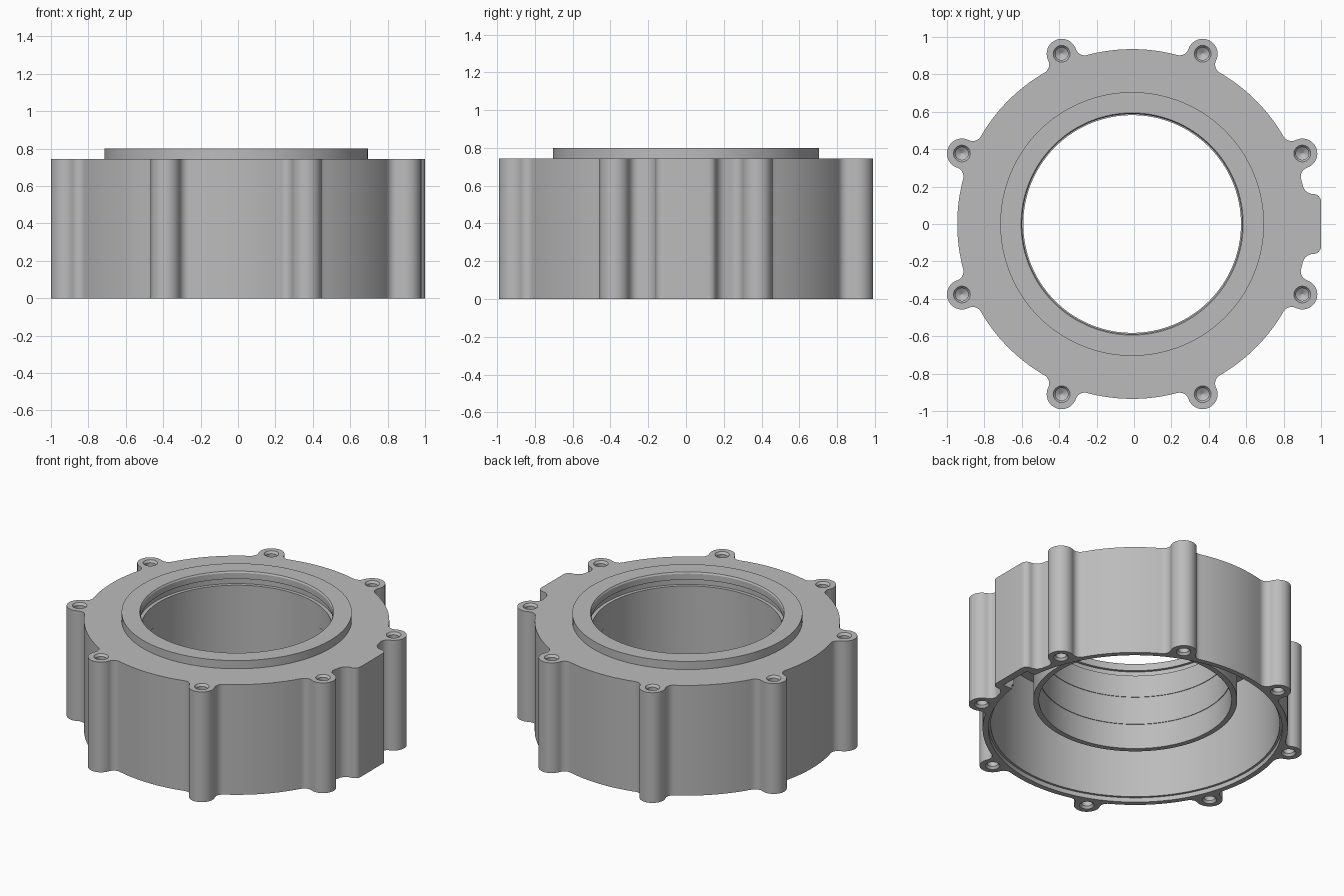
import bpy, bmesh, math
from math import pi, cos, sin, acos, atan2, hypot, radians

if "Cube" in bpy.data.objects:
    bpy.data.objects.remove(bpy.data.objects["Cube"], do_unlink=True)

CENTRE_X = -0.01
TOP, CEILING = 0.745, 0.69
R, BOSS_D, BOSS_R, FILLET = 0.935, 0.985, 0.08, 0.05

grey = bpy.data.materials.new("cast_grey")
grey.use_nodes = True
grey.diffuse_color = (0.5, 0.5, 0.5, 1)
grey.node_tree.nodes["Principled BSDF"].inputs["Base Color"].default_value = (0.5, 0.5, 0.5, 1)


def make_object(name, bm):
    bmesh.ops.recalc_face_normals(bm, faces=bm.faces)
    mesh = bpy.data.meshes.new(name)
    bm.to_mesh(mesh)
    bm.free()
    mesh.materials.append(grey)
    obj = bpy.data.objects.new(name, mesh)
    obj.location.x = CENTRE_X
    bpy.context.collection.objects.link(obj)
    return obj


def prism(bm, points, z0, z1):
    face = bm.faces.new([bm.verts.new((x, y, z0)) for x, y in points])
    out = bmesh.ops.extrude_face_region(bm, geom=[face], use_keep_orig=True)
    verts = [g for g in out["geom"] if isinstance(g, bmesh.types.BMVert)]
    bmesh.ops.translate(bm, verts=verts, vec=(0, 0, z1 - z0))


def lathe(bm, profile, steps, cx=0, cy=0, closed=False):
    """Revolve (radius, z) points; an open profile gets flat end caps."""
    rings = [[bm.verts.new((cx + r * cos(2 * pi * i / steps), cy + r * sin(2 * pi * i / steps), z))
              for i in range(steps)] for r, z in profile]
    pairs = list(zip(rings, rings[1:]))
    if closed:
        pairs.append((rings[-1], rings[0]))
    else:
        bm.faces.new(rings[0])
        bm.faces.new(rings[-1])
    for a, b in pairs:
        for i in range(steps):
            j = (i + 1) % steps
            bm.faces.new((a[i], a[j], b[j], b[i]))


def arc(cx, cy, r, a0, a1, n):
    return [(cx + r * cos(a0 + (a1 - a0) * i / n), cy + r * sin(a0 + (a1 - a0) * i / n))
            for i in range(n + 1)]


def mirrored(points):
    return [(x, -y) for x, y in reversed(points)]


def boss_outline(t):
    """Half fillet, boss, half fillet around direction t."""
    d = R + FILLET
    alpha = acos((BOSS_D ** 2 + d ** 2 - (BOSS_R + FILLET) ** 2) / (2 * BOSS_D * d))
    fx, fy = d * cos(alpha), -d * sin(alpha)
    to_boss = atan2(-fy, BOSS_D - fx)
    local = arc(fx, fy, FILLET, pi - alpha, to_boss, 10)
    local += arc(BOSS_D, 0, BOSS_R, to_boss - pi, pi - to_boss, 24)[1:-1]
    local += mirrored(arc(fx, fy, FILLET, pi - alpha, to_boss, 10))
    return [(x * cos(t) - y * sin(t), x * sin(t) + y * cos(t)) for x, y in local], alpha


def cut(target, bm):
    cutter = make_object("cutter", bm)
    cutter.hide_render = True
    mod = target.modifiers.new("cut", "BOOLEAN")
    mod.operation, mod.solver, mod.object = "DIFFERENCE", "EXACT", cutter
    bpy.ops.object.select_all(action="DESELECT")
    bpy.context.view_layer.objects.active = target
    target.select_set(True)
    bpy.ops.object.modifier_apply(modifier=mod.name)
    bpy.data.objects.remove(cutter, do_unlink=True)


# Outline: side pad, then eight bosses joined by arcs of the main wall
pad_half, pad_x, corner, blend = 0.16, 1.01, 0.04, 0.06
by = pad_half + blend
bx = math.sqrt((R + blend) ** 2 - by ** 2)
pad_angle = atan2(by, bx)
half_pad = arc(pad_x - corner, pad_half - corner, corner, 0, pi / 2, 8)
half_pad += arc(bx, by, blend, -pi / 2, pad_angle - pi, 10)[1:]
outline = list(half_pad)
angles = [radians(22.5 + 45 * k) for k in range(8)]
for k, t in enumerate(angles):
    points, alpha = boss_outline(t)
    outline += points
    if k < 7:
        outline += arc(0, 0, R, t + alpha, angles[k + 1] - alpha, 20)[1:-1]
outline += mirrored(half_pad)

bm = bmesh.new()
prism(bm, outline, 0, TOP)
bmesh.ops.remove_doubles(bm, verts=bm.verts, dist=0.0001)
housing = make_object("housing", bm)

# Underside cavity with a shallow seat at the rim
bm = bmesh.new()
lathe(bm, [(0.90, -0.1), (0.90, 0.03), (0.885, 0.03), (0.885, CEILING)], 128)
cut(housing, bm)

# Hollow behind the side pad
bm = bmesh.new()
prism(bm, [(0.8, -0.11), (0.96, -0.11), (0.96, 0.11), (0.8, 0.11)], -0.1, CEILING)
cut(housing, bm)

# Opening in the top plate for the sleeve
bm = bmesh.new()
lathe(bm, [(0.65, 0.5), (0.65, 1)], 128)
cut(housing, bm)

# Blind screw holes, chamfered, at both ends of each boss
bm = bmesh.new()
for t in angles:
    x, y = BOSS_D * cos(t), BOSS_D * sin(t)
    for base, up in ((0, 1), (TOP, -1)):
        lathe(bm, [(r, base + up * z) for r, z in
                   ((0.045, -0.05), (0.045, 0), (0.034, 0.015), (0.034, 0.12), (0.004, 0.14))],
              24, x, y)
cut(housing, bm)

# Sleeve: raised collar on top and stepped bore tube below
bm = bmesh.new()
lathe(bm, [(0.59, 0.2), (0.59, 0.37), (0.586, 0.37), (0.586, 0.56), (0.582, 0.56),
           (0.582, 0.71), (0.605, 0.71), (0.605, 0.75), (0.588, 0.75), (0.588, 0.79),
           (0.594, 0.8), (0.705, 0.8), (0.705, TOP), (0.65, TOP), (0.65, CEILING),
           (0.625, CEILING), (0.625, 0.2)], 128, closed=True)
sleeve = make_object("bore_sleeve", bm)

for obj in (housing, sleeve):
    bpy.ops.object.select_all(action="DESELECT")
    bpy.context.view_layer.objects.active = obj
    obj.select_set(True)
    bpy.ops.object.shade_smooth_by_angle(angle=radians(30))
